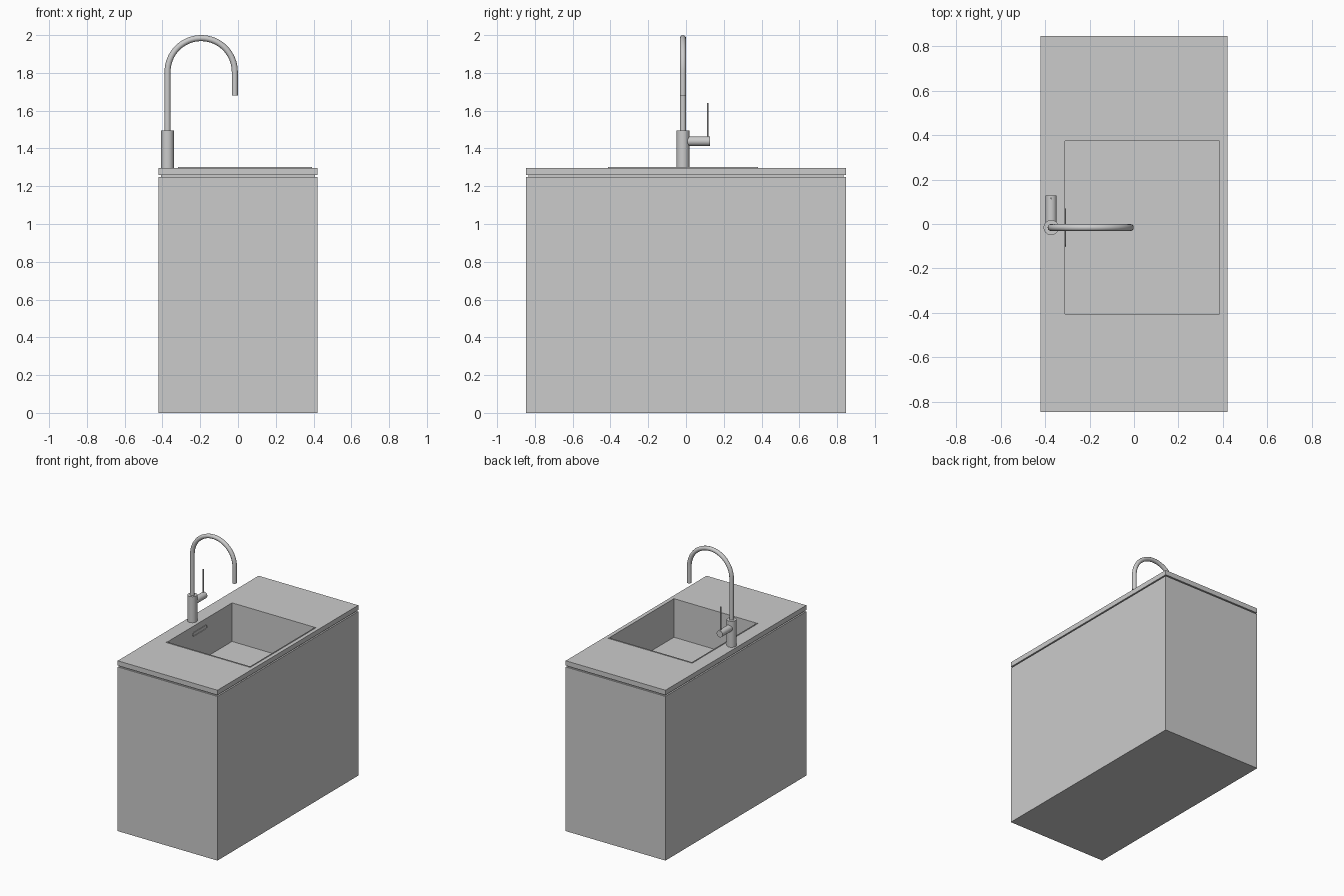
import bpy, bmesh, math
from mathutils import Vector

if "Cube" in bpy.data.objects:
    bpy.data.objects.remove(bpy.data.objects["Cube"])


def finish(name, bm):
    bmesh.ops.recalc_face_normals(bm, faces=bm.faces)
    me = bpy.data.meshes.new(name)
    bm.to_mesh(me)
    bm.free()
    ob = bpy.data.objects.new(name, me)
    bpy.context.collection.objects.link(ob)
    return ob


def rect(x0, x1, y0, y1):
    return [(x0, y0), (x1, y0), (x1, y1), (x0, y1)]


def frame(name, outer, inner, z0, z1):
    """Flat slab with a rectangular opening."""
    bm = bmesh.new()
    rings = [[bm.verts.new((x, y, z)) for x, y in r]
             for r, z in ((outer, z0), (outer, z1), (inner, z1), (inner, z0))]
    for k in range(4):
        a, b = rings[k], rings[(k + 1) % 4]
        for i in range(4):
            j = (i + 1) % 4
            bm.faces.new((a[i], a[j], b[j], b[i]))
    return finish(name, bm)


def open_box(name, r, z0, z1, t):
    """Box with thick walls and no lid."""
    bm = bmesh.new()
    lo = [bm.verts.new((x, y, z0)) for x, y in r]
    hi = [bm.verts.new((x, y, z1)) for x, y in r]
    bm.faces.new(lo[::-1])
    for i in range(4):
        j = (i + 1) % 4
        bm.faces.new((lo[i], lo[j], hi[j], hi[i]))
    me = bpy.data.meshes.new(name)
    bm.to_mesh(me)
    bm.free()
    ob = bpy.data.objects.new(name, me)
    bpy.context.collection.objects.link(ob)
    m = ob.modifiers.new("walls", 'SOLIDIFY')
    m.thickness, m.offset, m.use_even_offset = t, -1, True
    return ob


def smooth(ob):
    bpy.ops.object.select_all(action='DESELECT')
    ob.select_set(True)
    bpy.context.view_layer.objects.active = ob
    bpy.ops.object.shade_smooth_by_angle(angle=math.radians(35))


def rod(name, a, b, r, sides=32):
    """Cylinder from point a to point b."""
    a, b = Vector(a), Vector(b)
    d = b - a
    bpy.ops.mesh.primitive_cylinder_add(vertices=sides, radius=r, depth=d.length,
                                        location=(a + b) / 2,
                                        rotation=d.to_track_quat('Z', 'Y').to_euler())
    ob = bpy.context.object
    ob.name = name
    smooth(ob)
    return ob


def tube(name, pts, r, closed=False):
    """Round tube swept along points."""
    cu = bpy.data.curves.new(name, 'CURVE')
    cu.dimensions = '3D'
    cu.bevel_depth, cu.bevel_resolution, cu.use_fill_caps = r, 4, True
    sp = cu.splines.new('POLY')
    sp.points.add(len(pts) - 1)
    for p, c in zip(sp.points, pts):
        p.co = (*c, 1)
    sp.use_cyclic_u = closed
    ob = bpy.data.objects.new(name, cu)
    bpy.context.collection.objects.link(ob)
    bpy.ops.object.select_all(action='DESELECT')
    ob.select_set(True)
    bpy.context.view_layer.objects.active = ob
    bpy.ops.object.convert(target='MESH')
    smooth(bpy.context.object)


CY = -0.016                                   # centre line of sink and tap
body = rect(-0.42, 0.42, -0.847, 0.847)
basin = rect(-0.318, 0.392, CY - 0.396, CY + 0.396)

# Cabinet, recessed shadow gap and worktop
open_box("cabinet", body, 0, 1.25, 0.02)
frame("shadow_gap_strip", rect(-0.408, 0.408, -0.835, 0.835), basin, 1.245, 1.262)
frame("worktop", body, basin, 1.26, 1.297)

# Basin with rim, drain cover and overflow slot
open_box("sink_basin", basin, 1.0, 1.301, 0.007)
rod("drain_cover", (-0.096, CY, 1.004), (-0.096, CY, 1.011), 0.106, 20)
slot = []
for side in (1, -1):
    for i in range(9):
        t = math.radians(-90 + 180 * i / 8)
        slot.append((-0.31, CY + side * (0.07 + 0.014 * math.cos(t)),
                     1.237 + side * 0.014 * math.sin(t)))
tube("overflow_slot", slot, 0.003, True)

# Tap: base, gooseneck spout, side handle and lever
TX = -0.373
rod("tap_base", (TX, CY, 1.295), (TX, CY, 1.495), 0.034)
R, cx, cz = 0.178, TX + 0.178, 1.806
path = [(TX, CY, 1.48)]
path += [(cx - R * math.cos(math.pi * i / 32), CY, cz + R * math.sin(math.pi * i / 32))
         for i in range(33)]
path += [(cx + R, CY, 1.68)]
tube("tap_spout", path, 0.016)
rod("tap_handle", (TX, CY, 1.438), (TX, 0.128, 1.438), 0.025)
rod("tap_lever", (TX, 0.115, 1.44), (TX, 0.115, 1.64), 0.004, 12)
